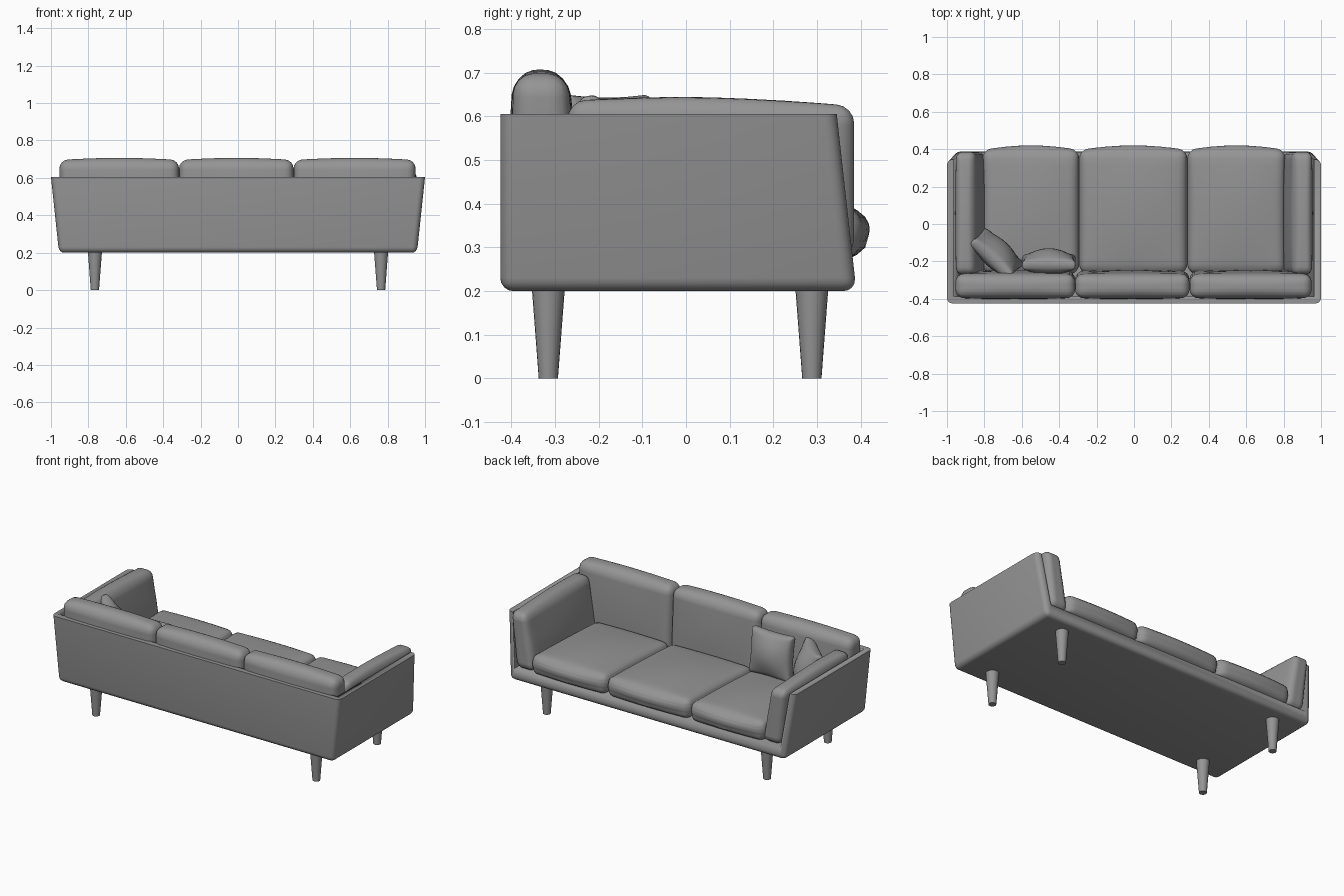
import bpy, bmesh, math
from mathutils import Vector, Matrix

if "Cube" in bpy.data.objects:
    bpy.data.objects.remove(bpy.data.objects["Cube"], do_unlink=True)

grey = bpy.data.materials.new("grey_fabric")
grey.use_nodes = True
GREY = (0.3, 0.3, 0.3, 1)
grey.diffuse_color = GREY
grey.node_tree.nodes["Principled BSDF"].inputs["Base Color"].default_value = GREY


def finish(bm, name, angle=35):
    bmesh.ops.recalc_face_normals(bm, faces=bm.faces)
    me = bpy.data.meshes.new(name)
    bm.to_mesh(me)
    bm.free()
    me.materials.append(grey)
    ob = bpy.data.objects.new(name, me)
    bpy.context.collection.objects.link(ob)
    bpy.ops.object.select_all(action="DESELECT")
    ob.select_set(True)
    bpy.context.view_layer.objects.active = ob
    bpy.ops.object.shade_smooth_by_angle(angle=math.radians(angle))
    return ob


def box(lo, hi):
    bm = bmesh.new()
    bmesh.ops.create_cube(bm, size=1)
    for v in bm.verts:
        v.co = [(l + h) / 2 + c * (h - l) for l, h, c in zip(lo, hi, v.co)]
    return bm


def soft_box(size, radius, bulge):
    """Rounded box around the origin whose faces swell by bulge."""
    half = [s / 2 for s in size]
    bm = box([-h for h in half], half)
    bmesh.ops.bevel(bm, geom=bm.edges[:], offset=radius, segments=4,
                    profile=0.5, affect="EDGES")
    for axis in range(3):
        for t in (-0.75, -0.5, -0.25, 0, 0.25, 0.5, 0.75):
            n, p = Vector(), Vector()
            n[axis], p[axis] = 1, t * half[axis]
            bmesh.ops.bisect_plane(bm, geom=bm.verts[:] + bm.edges[:] + bm.faces[:],
                                   plane_co=p, plane_no=n, dist=1e-5)
    for v in bm.verts:
        u = [c / h for c, h in zip(v.co, half)]
        for a in range(3):
            b, c = (a + 1) % 3, (a + 2) % 3
            v.co[a] += bulge[a] * u[a] * (1 - u[b] ** 2) * (1 - u[c] ** 2)
    return bm


def cushion(name, lo, hi, radius, bulge, shape=None):
    size = [h - l for l, h in zip(lo, hi)]
    mid = Vector([(l + h) / 2 for l, h in zip(lo, hi)])
    bm = soft_box(size, radius, bulge)
    for v in bm.verts:
        v.co += mid
        if shape:
            shape(v.co)
    return finish(bm, name, 60)


# Shell: flared box with rounded corners, open at the seat side
def flare(co, bottom, top):
    co.x *= bottom + (top - bottom) * (co.z - 0.2) / 0.405


shell = box((-1, -0.425, 0.2), (1, 0.39, 0.605))
soft = [e for e in shell.edges if min(v.co.z for v in e.verts) < 0.3]
bmesh.ops.bevel(shell, geom=soft, offset=0.03, segments=4, profile=0.5, affect="EDGES")
for v in shell.verts:
    flare(v.co, 0.957, 1.0)
    if v.co.y > 0.3:
        v.co.y -= 0.045 * (v.co.z - 0.2) / 0.405
shell = finish(shell, "shell")

hollow = box((-1, -0.388, 0.275), (1, 0.6, 0.7))
for v in hollow.verts:
    flare(v.co, 0.915, 0.962)
hollow = finish(hollow, "hollow_cutter")
cut = shell.modifiers.new("hollow", "BOOLEAN")
cut.operation, cut.solver, cut.object = "DIFFERENCE", "EXACT", hollow
bpy.context.view_layer.objects.active = shell
bpy.ops.object.modifier_apply(modifier=cut.name)
bpy.data.objects.remove(hollow, do_unlink=True)


# Seat cushions, slightly higher towards the open side
def seat_shape(co):
    if co.z > 0.3:
        co.z += 0.04 * (co.y - 0.1)


for name, x0, x1 in (("right", -0.81, -0.293), ("middle", -0.293, 0.285), ("left", 0.285, 0.81)):
    cushion("seat_cushion_" + name, (x0, -0.26, 0.272), (x1, 0.395, 0.385),
            0.045, (0, 0.025, 0.025), seat_shape)


# Back cushions, leaning: thicker at the bottom, narrowing to the shell
def back_shape(co):
    if co.y > -0.33:
        co.y -= 0.05 * (co.z - 0.5)
    if abs(co.x) > 0.8:
        co.x *= 1 - 0.11 * max(0, 0.6 - co.z)


for name, x0, x1 in (("right", -0.955, -0.315), ("middle", -0.315, 0.297), ("left", 0.297, 0.95)):
    cushion("back_cushion_" + name, (x0, -0.395, 0.28), (x1, -0.26, 0.695),
            0.045, (0, 0.01, 0.012), back_shape)


# Arm cushions, narrow at the top and leaning out with the shell
def arm_shape(co):
    t = (co.z - 0.28) / 0.35
    side = 1 if co.x > 0 else -1
    inner = (0.955 - abs(co.x)) / 0.145
    co.x = side * (0.918 + 0.037 * t - inner * (0.125 - 0.02 * t))
    if co.z > 0.5:
        co.z -= 0.03 * max(0, co.y)


for name, s in (("right", -1), ("left", 1)):
    a, b = sorted((s * 0.955, s * 0.81))
    cushion("arm_cushion_" + name, (a, -0.27, 0.28), (b, 0.385, 0.635),
            0.04, (0.015, 0, 0.01), arm_shape)


# Throw pillows with pinched corners
def pillow(name, place, turn, tilt, width, height):
    bm = soft_box((width, 0.05, height), 0.02, (0, 0.05, 0))
    for v in bm.verts:
        u, w = v.co.x / width * 2, v.co.z / height * 2
        v.co.x *= 1 - 0.06 * (1 - w * w)
        v.co.z *= 1 - 0.06 * (1 - u * u)
    bm.transform(Matrix.Translation(place) @ Matrix.Rotation(turn, 4, "Z")
                 @ Matrix.Rotation(tilt, 4, "X"))
    finish(bm, name, 60)


pillow("pillow_straight", (-0.455, -0.205, 0.51), 0, 0.12, 0.29, 0.28)
pillow("pillow_corner", (-0.735, -0.16, 0.51), -0.75, 0.3, 0.29, 0.29)

# Tapered legs
for sy, y in (("front", -0.315), ("rear", 0.288)):
    for sx, x in (("right", -0.765), ("left", 0.765)):
        bm = bmesh.new()
        bmesh.ops.create_cone(bm, cap_ends=True, segments=20, radius1=0.022, radius2=0.038,
                              depth=0.21, matrix=Matrix.Translation((x, y, 0.105)))
        finish(bm, f"{sy}_{sx}_leg")
